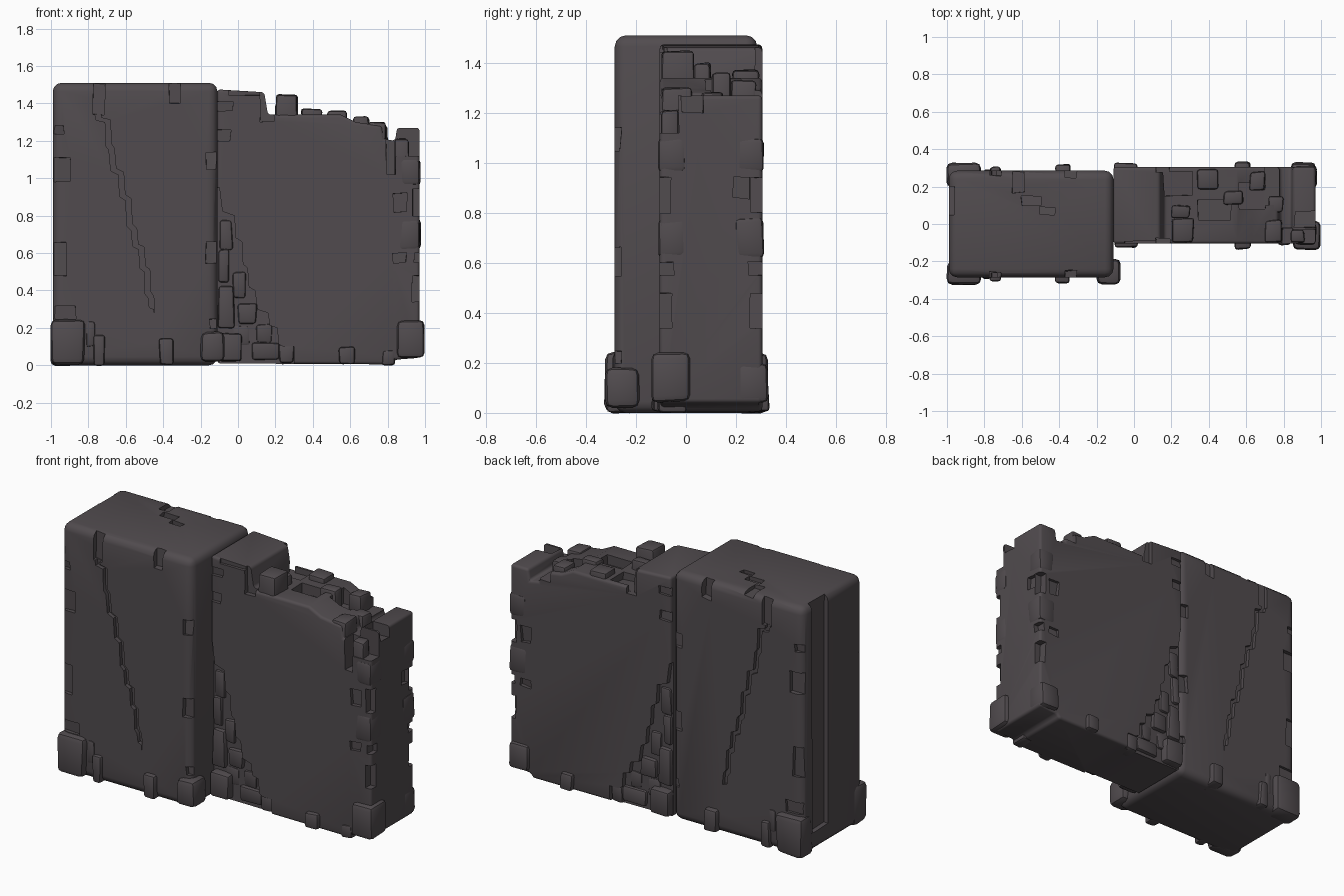
import bpy, bmesh, math, random
from mathutils import Vector
random.seed(4)

stone = bpy.data.materials.new("dark_stone")
stone.diffuse_color = (0.082, 0.071, 0.077, 1)


def finish(name, bm):
    bmesh.ops.recalc_face_normals(bm, faces=bm.faces)
    me = bpy.data.meshes.new(name)
    bm.to_mesh(me)
    bm.free()
    ob = bpy.data.objects.new(name, me)
    bpy.context.collection.objects.link(ob)
    me.materials.append(stone)
    return ob


def add_prism(bm, pts, y0, y1):
    """Profile in x/z pushed through from y0 to y1."""
    a = [bm.verts.new((x, y0, z)) for x, z in pts]
    b = [bm.verts.new((x, y1, z)) for x, z in pts]
    n = len(pts)
    bm.faces.new(a)
    bm.faces.new(b[::-1])
    for i in range(n):
        bm.faces.new((a[i], b[i], b[(i + 1) % n], a[(i + 1) % n]))


def add_box(bm, x0, x1, y0, y1, z0, z1, jitter=0.0):
    add_prism(bm, [(x0, z0), (x1, z0), (x1, z1), (x0, z1)], y0, y1)
    bm.verts.ensure_lookup_table()
    for v in bm.verts[-8:]:
        v.co += Vector([random.uniform(-jitter, jitter) for _ in range(3)])


def apply_mod(ob, kind, **props):
    m = ob.modifiers.new("mod", kind)
    for k, v in props.items():
        setattr(m, k, v)
    bpy.context.view_layer.objects.active = ob
    bpy.ops.object.modifier_apply(modifier=m.name)


def smooth(ob):
    bpy.ops.object.select_all(action='DESELECT')
    ob.select_set(True)
    bpy.context.view_layer.objects.active = ob
    bpy.ops.object.shade_smooth_by_angle(angle=math.radians(35))


def prism(name, pts, y0, y1, bevel):
    bm = bmesh.new()
    add_prism(bm, pts, y0, y1)
    ob = finish(name, bm)
    apply_mod(ob, 'BEVEL', width=bevel, segments=3)
    return ob


def stones(name, boxes, bevel=0.015, jitter=0.006):
    bm = bmesh.new()
    for b in boxes:
        add_box(bm, *b, jitter)
    ob = finish(name, bm)
    apply_mod(ob, 'BEVEL', width=bevel, segments=2)
    smooth(ob)
    return ob


def carve(ob, boxes, prisms=(), jitter=0.006):
    bm = bmesh.new()
    for b in boxes:
        add_box(bm, *b, jitter)
    for pts, y0, y1 in prisms:
        add_prism(bm, pts, y0, y1)
    cut = finish("cutter", bm)
    cut.hide_render = True
    apply_mod(ob, 'BOOLEAN', operation='DIFFERENCE', object=cut, solver='EXACT', use_self=True)
    bpy.data.objects.remove(cut)
    smooth(ob)


def both(boxes, c):
    """Repeat boxes on the other face, mirrored about y = c."""
    return boxes + [(a, b, 2 * c - y1, 2 * c - y0, d, e) for a, b, y0, y1, d, e in boxes]


def both_prisms(pts, y0, y1, c):
    return [(pts, y0, y1), (pts, 2 * c - y1, 2 * c - y0)]


def stepped(path):
    """Turn a sloping path into a broken staircase line."""
    out = []
    for (x0, z0), (x1, z1) in zip(path, path[1:]):
        out += [(x0, z0), (x0 + 0.2 * (x1 - x0), z0 + 0.85 * (z1 - z0))]
    return out + [path[-1]]


# tall left slab
left = prism("left_slab", [(-0.99, 0), (-0.11, 0), (-0.11, 1.51), (-0.99, 1.51)], -0.285, 0.285, 0.045)
crack = stepped([(-0.77, 1.37), (-0.71, 1.30), (-0.69, 1.15), (-0.64, 1.02), (-0.60, 0.88),
                 (-0.57, 0.72), (-0.53, 0.62), (-0.50, 0.50), (-0.48, 0.36), (-0.45, 0.30)])
groove = crack + [(-0.45, 0.12), (-0.455, 0.12)] + [(x + 0.028, z + 0.012) for x, z in crack[::-1][1:]]
notches = both([
    (-1.1, -0.90, -0.35, -0.262, 0.98, 1.11), (-1.1, -0.92, -0.35, -0.262, 0.48, 0.66),
    (-1.1, -0.93, -0.35, -0.265, 1.24, 1.28), (-1.1, -0.87, -0.35, -0.265, 0.25, 0.32),
    (-0.17, 0, -0.35, -0.262, 1.05, 1.14), (-0.17, 0, -0.35, -0.262, 0.55, 0.66),
    (-0.15, 0, -0.35, -0.262, 0.20, 0.25), (-0.37, -0.31, -0.35, -0.25, 1.40, 1.6),
    (-0.77, -0.71, -0.35, -0.26, 1.34, 1.6)], 0)
carve(left, notches + [
    (-1.1, -0.965, 0.05, 0.20, 0.12, 1.6),            # worn channel on the end
    (-0.65, -0.59, 0.17, 0.35, 1.485, 1.6), (-0.60, -0.50, 0.10, 0.15, 1.485, 1.6),
    (-0.50, -0.42, 0.05, 0.09, 1.485, 1.6)],
    both_prisms(groove, -0.4, -0.262, 0))

# blocks round the foot of the left slab
stones("left_foot_corners", both([(-1.0, -0.82, -0.325, -0.20, 0, 0.24)], 0)
       + [(-0.20, -0.07, -0.32, -0.19, 0.02, 0.18)], 0.03)
stones("left_foot_chips", both([
    (-0.77, -0.71, -0.305, -0.2, 0, 0.16), (-0.42, -0.34, -0.32, -0.2, 0, 0.14),
    (-0.81, -0.76, -0.295, -0.2, 0.10, 0.24)], 0))

# broken right slab
C = 0.1
right = prism("right_slab", [
    (-0.11, 0.01), (0.82, 0.005), (0.84, 0.03), (0.97, 0.04), (0.97, 1.27), (0.85, 1.27), (0.84, 1.20),
    (0.78, 1.21), (0.77, 1.28), (0.63, 1.30), (0.55, 1.34), (0.16, 1.34), (0.14, 1.46),
    (-0.11, 1.475)], -0.105, 0.305, 0.022)
edge = stepped([(-0.10, 0.95), (-0.02, 0.80), (0.02, 0.66), (0.05, 0.52), (0.09, 0.40),
                (0.16, 0.28), (0.21, 0.20), (0.24, 0.10)])
wedge = [(-0.2, 0.95)] + edge + [(0.30, 0.10), (0.30, -0.1), (-0.2, -0.1)]
carve(right, both([
    (0.93, 1.1, -0.2, -0.06, 0.80, 0.94), (0.94, 1.1, -0.2, -0.05, 0.55, 0.60),
    (0.93, 1.1, -0.2, -0.06, 0.34, 0.48), (0.83, 0.90, -0.2, -0.085, 0.82, 0.92),
    (0.83, 0.90, -0.2, -0.085, 0.55, 0.60), (-0.2, -0.04, -0.2, -0.085, 1.20, 1.26),
    (-0.2, -0.03, -0.2, -0.085, 1.36, 1.41), (0.12, 0.19, -0.2, -0.075, 1.30, 1.5)], C) + [
    # broken top and end
    (0.79, 0.845, -0.2, -0.02, 1.02, 1.3), (0.80, 1.1, -0.2, -0.03, 1.12, 1.4),
    (0.86, 1.1, -0.02, 0.07, 1.20, 1.4), (0.94, 1.1, 0.19, 0.26, 0.86, 0.94),
    (0.34, 0.52, 0.02, 0.13, 1.28, 1.5), (0.56, 0.70, 0.08, 0.22, 1.24, 1.5),
    (0.16, 0.31, 0.15, 0.28, 1.30, 1.5), (0.70, 0.78, 0.10, 0.35, 1.23, 1.5),
    (-0.05, 0.2, -0.2, -0.09, 1.44, 1.5)],
    both_prisms(wedge, -0.3, -0.075, C))

# rubble lodged along the break
stones("wedge_rubble", both([
    (-0.105, -0.02, -0.10, 0, 0.20, 0.42), (-0.105, -0.05, -0.095, 0, 0.44, 0.62),
    (-0.10, -0.03, -0.088, 0, 0.62, 0.78), (-0.03, 0.04, -0.09, 0, 0.36, 0.50),
    (0.0, 0.10, -0.098, 0, 0.22, 0.33), (-0.03, 0.06, -0.085, 0, 0.10, 0.21),
    (0.07, 0.22, -0.095, 0, 0.03, 0.12), (0.10, 0.18, -0.085, 0, 0.12, 0.22),
    (-0.105, 0.02, -0.125, 0, 0.02, 0.17), (0.22, 0.30, -0.10, 0, 0.01, 0.11)], C))

# rubble on the broken top
stones("top_rubble", [
    (0.20, 0.32, -0.10, 0.03, 1.25, 1.45), (0.70, 0.79, -0.10, 0.02, 1.1, 1.30),
    (0.20, 0.30, 0.03, 0.10, 1.25, 1.40), (0.34, 0.45, 0.19, 0.29, 1.25, 1.37),
    (0.48, 0.58, 0.10, 0.18, 1.2, 1.36), (0.62, 0.70, 0.18, 0.28, 1.2, 1.33),
    (0.72, 0.80, 0.06, 0.15, 1.1, 1.28), (0.84, 0.91, -0.10, -0.03, 1.0, 1.21)])

# blocks round the foot of the right slab
stones("right_foot_corners", [(0.85, 1.0, -0.14, 0.02, 0.045, 0.24),
                              (0.84, 0.97, 0.20, 0.33, 0.04, 0.20)], 0.025)
stones("right_foot_chips", both([(0.54, 0.62, -0.135, 0, 0.01, 0.10)], C)
       + [(0.77, 0.84, -0.115, 0, 0.0, 0.08)])
# worn pieces along the end edges
stones("end_edge_chips", both([
    (0.86, 0.975, -0.11, 0, 0.62, 0.78), (0.87, 0.975, -0.11, 0, 0.96, 1.10)], C), 0.02)
